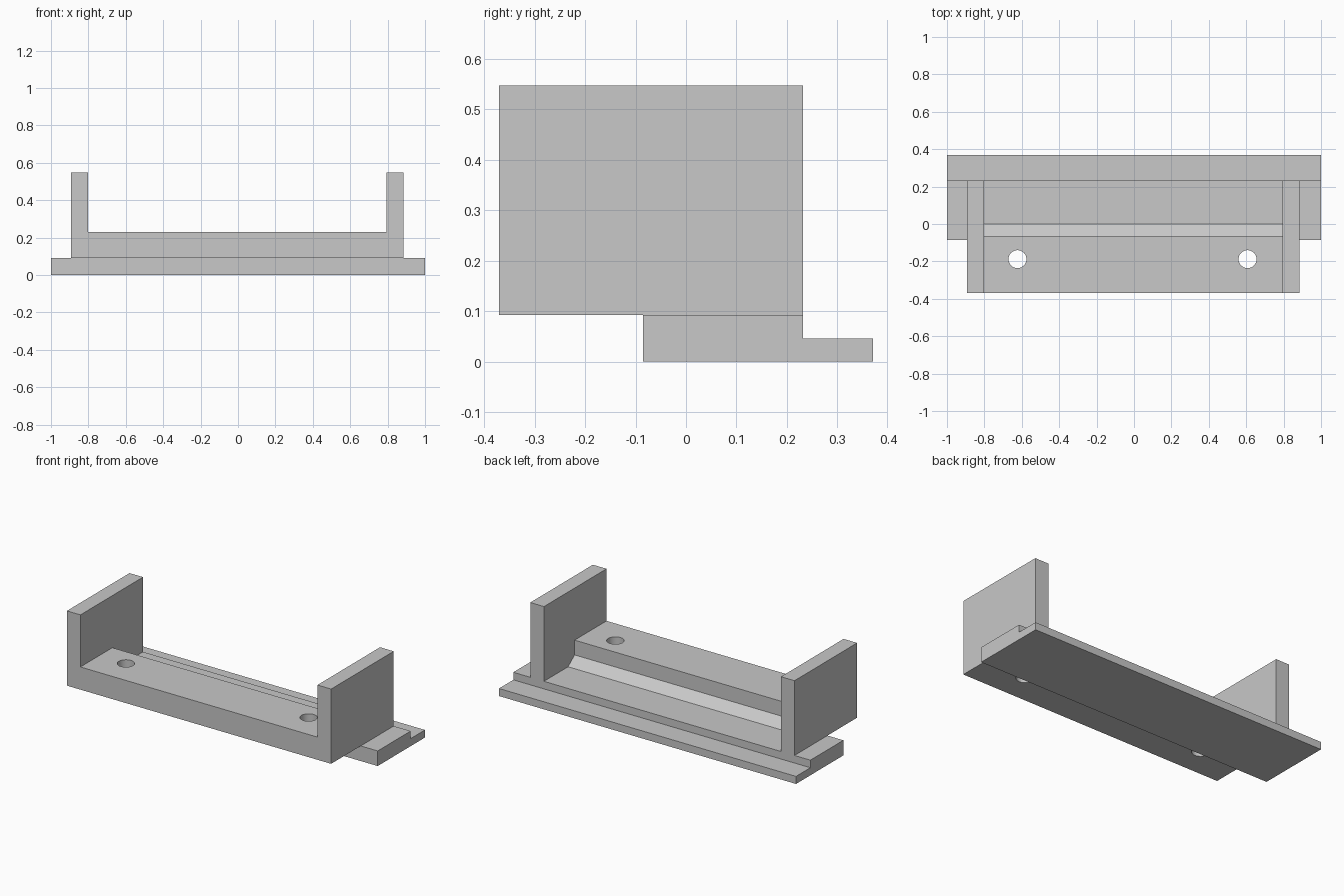
import bpy
import bmesh

cube = bpy.data.objects.get("Cube")
if cube:
    bpy.data.objects.remove(cube, do_unlink=True)

grey = bpy.data.materials.new("light_grey")
grey.use_nodes = True
grey.diffuse_color = (0.58, 0.58, 0.58, 1)
grey.node_tree.nodes["Principled BSDF"].inputs["Base Color"].default_value = (0.58, 0.58, 0.58, 1)


def extrude_profile(name, profile, x0, x1):
    """Sweep a (y, z) outline along x."""
    bm = bmesh.new()
    face = bm.faces.new([bm.verts.new((x0, y, z)) for y, z in profile])
    swept = bmesh.ops.extrude_face_region(bm, geom=[face])["geom"]
    verts = [v for v in swept if isinstance(v, bmesh.types.BMVert)]
    bmesh.ops.translate(bm, verts=verts, vec=(x1 - x0, 0, 0))
    bmesh.ops.recalc_face_normals(bm, faces=bm.faces)
    mesh = bpy.data.meshes.new(name)
    bm.to_mesh(mesh)
    bm.free()
    mesh.materials.append(grey)
    obj = bpy.data.objects.new(name, mesh)
    bpy.context.collection.objects.link(obj)
    return obj


FRONT, BACK, FLOOR, SHELF, TOP = -0.37, 0.232, 0.092, 0.23, 0.547
LEFT_WALL, RIGHT_WALL = (0.794, 0.886), (-0.893, -0.802)

# Base plate with a lower lip along the back
extrude_profile("base_plate", [(-0.085, 0), (0.37, 0), (0.37, 0.046), (BACK, 0.046),
                               (BACK, FLOOR), (-0.085, FLOOR)], -1, 1)

# Upright end walls
for name, (x0, x1) in (("left_wall", LEFT_WALL), ("right_wall", RIGHT_WALL)):
    extrude_profile(name, [(FRONT, FLOOR), (BACK, FLOOR), (BACK, TOP), (FRONT, TOP)], x0, x1)

# Front shelf with a sloped foot behind it
shelf = extrude_profile("front_shelf", [(FRONT, FLOOR), (0, FLOOR), (-0.063, 0.14),
                                        (-0.063, SHELF), (FRONT, SHELF)],
                        RIGHT_WALL[1], LEFT_WALL[0])

# Screw holes through the shelf
for x in (-0.623, 0.607):
    bpy.ops.mesh.primitive_cylinder_add(vertices=48, radius=0.048, depth=0.4,
                                        location=(x, -0.188, 0.16))
    cutter = bpy.context.object
    cutter.name = "hole_cutter"
    cutter.data.materials.append(grey)
    cutter.hide_render = True
    cutter.hide_set(True)
    cut = shelf.modifiers.new("screw_hole", 'BOOLEAN')
    cut.operation = 'DIFFERENCE'
    cut.solver = 'EXACT'
    cut.object = cutter

# Smooth hole walls, crisp edges
bpy.ops.object.select_all(action='DESELECT')
bpy.context.view_layer.objects.active = shelf
shelf.select_set(True)
for mod in list(shelf.modifiers):
    bpy.ops.object.modifier_apply(modifier=mod.name)
bpy.ops.object.shade_smooth_by_angle()
for obj in [o for o in bpy.data.objects if o.name.startswith("hole_cutter")]:
    bpy.data.objects.remove(obj, do_unlink=True)
